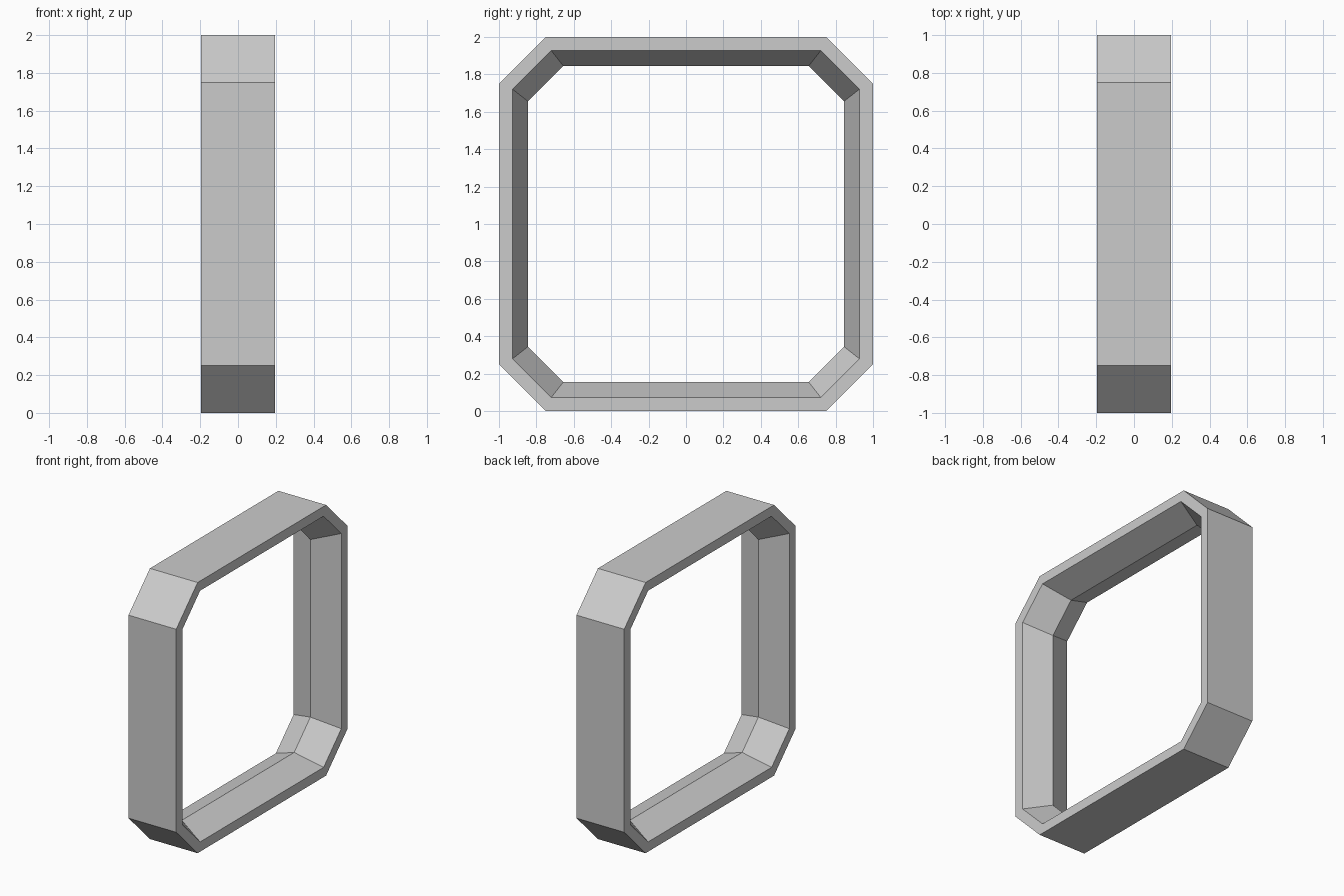
import bpy, bmesh

if "Cube" in bpy.data.objects:
    bpy.data.objects.remove(bpy.data.objects["Cube"])

HALF_WIDTH = 0.195


def octagon(flat, corner):
    """Chamfered square in the YZ plane, centred at z = 1."""
    pts = [(flat, -corner), (flat, corner), (corner, flat), (-corner, flat)]
    pts += [(-y, -z) for y, z in pts]
    return [(y, z + 1.0) for y, z in pts]


# Cross-section of the band: x, flat distance, corner distance
section = [
    (HALF_WIDTH, 1.0, 0.75),
    (HALF_WIDTH, 0.928, 0.721),
    (0.0, 0.845, 0.656),        # inner ridge
    (-HALF_WIDTH, 0.928, 0.721),
    (-HALF_WIDTH, 1.0, 0.75),
]

# Octagonal band with a ridged inner wall
bm = bmesh.new()
rings = [[bm.verts.new((x, y, z)) for y, z in octagon(f, c)] for x, f, c in section]
for k, ring in enumerate(rings):
    nxt = rings[(k + 1) % len(rings)]
    for i in range(8):
        j = (i + 1) % 8
        bm.faces.new((ring[i], ring[j], nxt[j], nxt[i]))
bmesh.ops.recalc_face_normals(bm, faces=bm.faces)

mesh = bpy.data.meshes.new("octagonal_frame")
bm.to_mesh(mesh)
bm.free()
bpy.context.collection.objects.link(bpy.data.objects.new("octagonal_frame", mesh))
